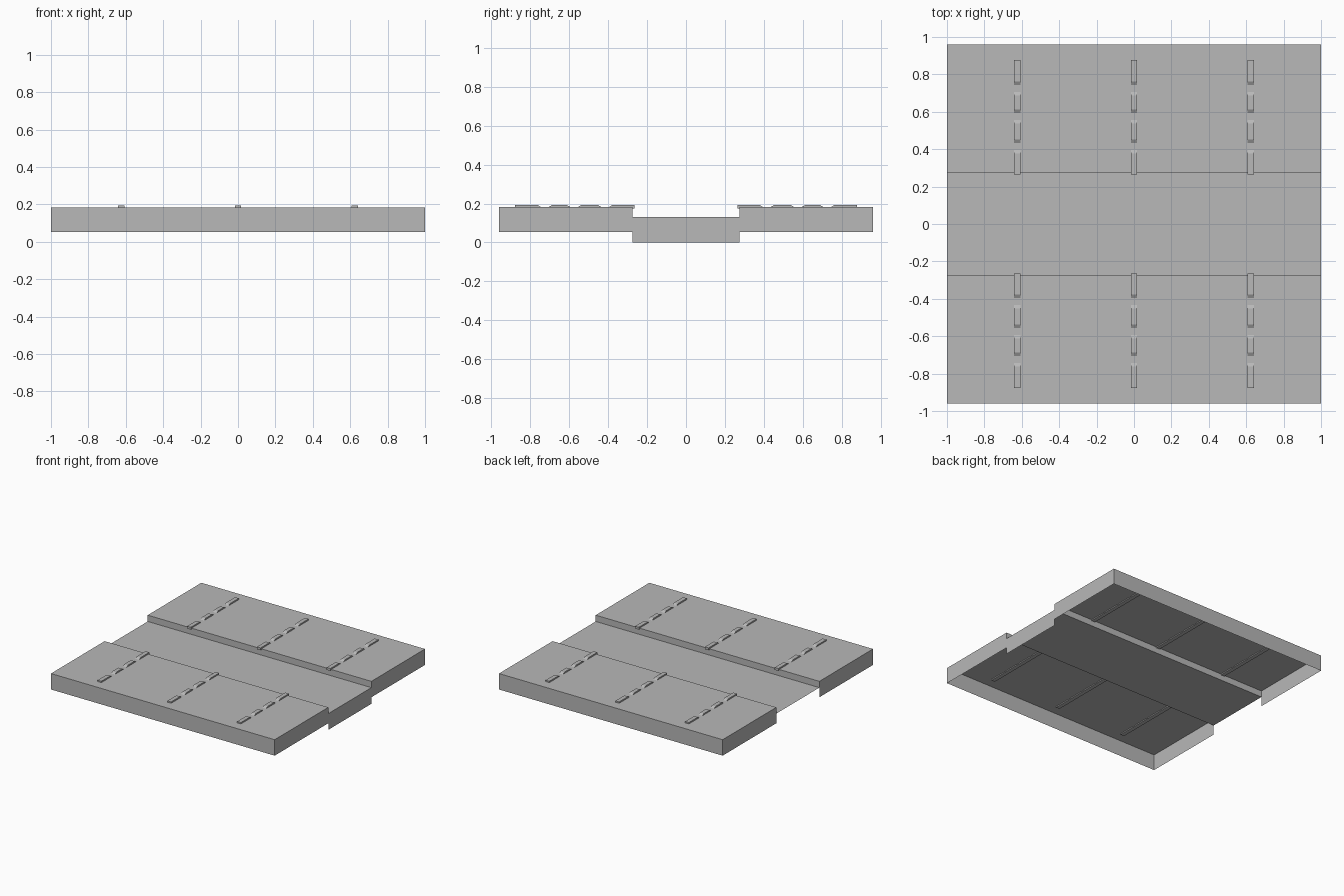
import bpy, bmesh

# Remove the default cube
cube = bpy.data.objects.get("Cube")
if cube:
    bpy.data.objects.remove(cube, do_unlink=True)

HALF_X, HALF_Y, TRENCH_Y = 1.0, 0.96, 0.275
TOP, FLOOR, RIM, BASE = 0.182, 0.131, 0.053, 0.0

grey = bpy.data.materials.new("concrete grey")
colour = (0.48, 0.48, 0.48, 1)
grey.diffuse_color = colour
grey.use_nodes = True
grey.node_tree.nodes["Principled BSDF"].inputs["Base Color"].default_value = colour


def make_object(name, bm):
    mesh = bpy.data.meshes.new(name)
    bm.to_mesh(mesh)
    bm.free()
    mesh.materials.append(grey)
    obj = bpy.data.objects.new(name, mesh)
    bpy.context.collection.objects.link(obj)
    return obj


def end_wall(bm, x, y0, y1, z0, z1):
    corners = [(x, y0, z0), (x, y1, z0), (x, y1, z1), (x, y0, z1)]
    if x < 0:
        corners.reverse()
    bm.faces.new([bm.verts.new(c) for c in corners])


# Platform: thin open-bottomed sheet, section swept along x
bm = bmesh.new()
section = [(-HALF_Y, RIM), (-HALF_Y, TOP), (-TRENCH_Y, TOP), (-TRENCH_Y, FLOOR)]
section += [(-y, z) for y, z in reversed(section)]
rows = [[bm.verts.new((x, y, z)) for y, z in section] for x in (-HALF_X, HALF_X)]
for i in range(len(section) - 1):
    bm.faces.new((rows[0][i], rows[1][i], rows[1][i + 1], rows[0][i + 1]))

# End skirts of the two raised decks
for x in (-HALF_X, HALF_X):
    end_wall(bm, x, -HALF_Y, -TRENCH_Y, RIM, TOP)
    end_wall(bm, x, TRENCH_Y, HALF_Y, RIM, TOP)
# The channel is closed at one end only
end_wall(bm, HALF_X, -TRENCH_Y, TRENCH_Y, BASE, FLOOR)
bmesh.ops.remove_doubles(bm, verts=bm.verts, dist=0.0001)
make_object("platform", bm)


# Ribs: bars whose top dips into the deck between raised lengths
def rib(name, x, side):
    start, end, low, dip, high = 0.265, 0.878, 0.174, 0.178, 0.193
    profile = [(start, low), (start, high)]
    for gap in (0.415, 0.575, 0.725):
        profile += [(gap - 0.038, high), (gap - 0.012, dip),
                    (gap + 0.012, dip), (gap + 0.038, high)]
    profile += [(end, high), (end, low)]
    bm = bmesh.new()
    face = bm.faces.new([bm.verts.new((x - 0.0165, side * y, z)) for y, z in profile])
    swept = bmesh.ops.extrude_face_region(bm, geom=[face])["geom"]
    verts = [v for v in swept if isinstance(v, bmesh.types.BMVert)]
    bmesh.ops.translate(bm, verts=verts, vec=(0.033, 0, 0))
    bmesh.ops.recalc_face_normals(bm, faces=bm.faces)
    make_object(name, bm)


for side, end_name in ((-1, "front"), (1, "back")):
    for x, place in ((-0.624, "right"), (0, "middle"), (0.624, "left")):
        rib(f"{end_name}_{place}_rib", x, side)
